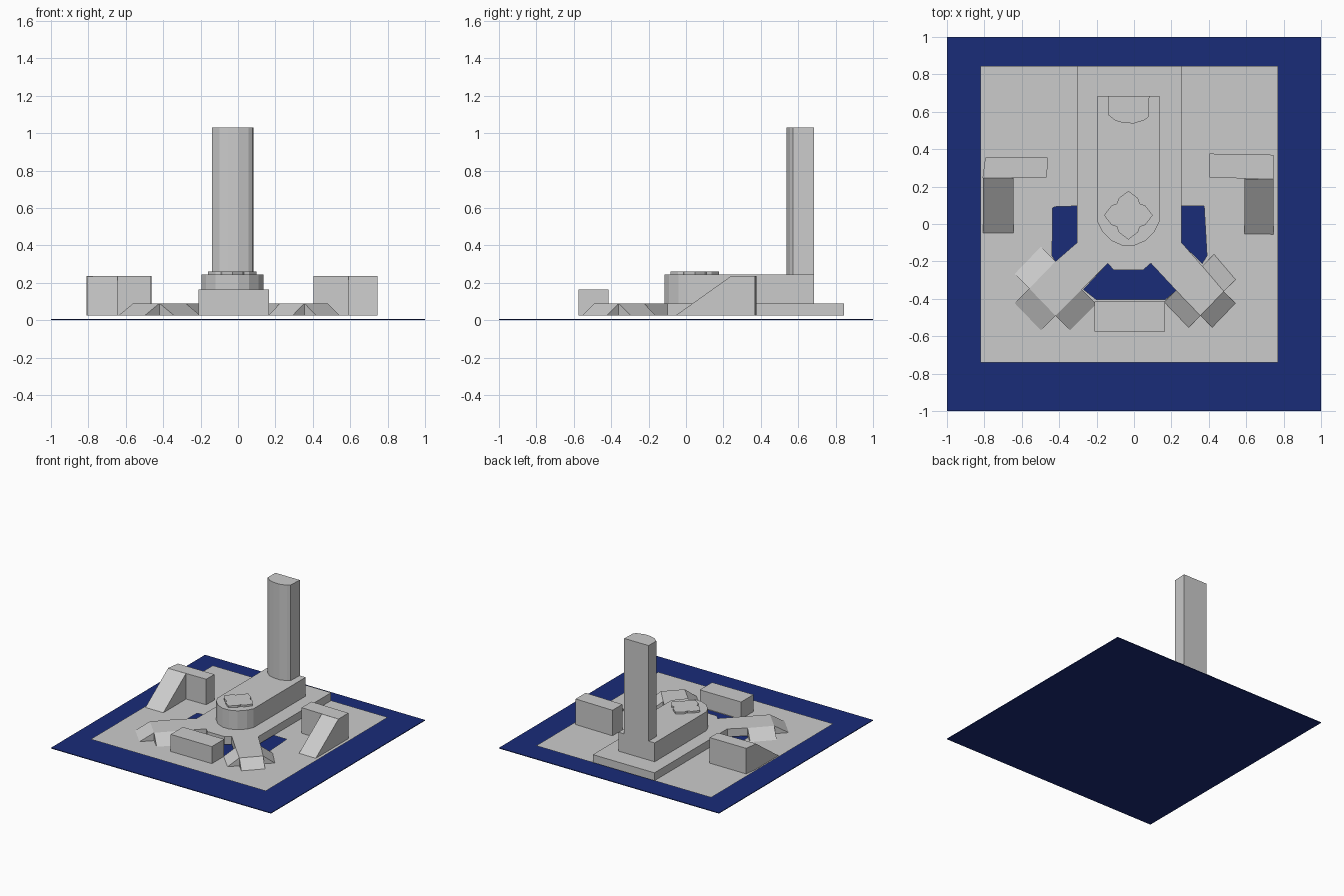
import bpy, bmesh, math
from mathutils import Vector

if "Cube" in bpy.data.objects:
    bpy.data.objects.remove(bpy.data.objects["Cube"])

GROUND = 0.025   # level of the paved plane
DECK = 0.09      # level of the raised walkway
ROOF = 0.245     # roof of the main hall

water = bpy.data.materials.new("water_blue")
water.diffuse_color = (0.01, 0.025, 0.19, 1)
water.use_nodes = True
water.node_tree.nodes["Principled BSDF"].inputs["Base Color"].default_value = water.diffuse_color


def finish(name, bm, mat=None):
    me = bpy.data.meshes.new(name)
    bm.to_mesh(me)
    bm.free()
    ob = bpy.data.objects.new(name, me)
    bpy.context.collection.objects.link(ob)
    if mat:
        me.materials.append(mat)
    return ob


def prism(name, outline, z0, z1, mat=None):
    """Extrude a plan outline from z0 to z1."""
    bm = bmesh.new()
    face = bm.faces.new([bm.verts.new((x, y, z0)) for x, y in outline])
    ext = bmesh.ops.extrude_face_region(bm, geom=[face], use_keep_orig=True)
    top = [g for g in ext["geom"] if isinstance(g, bmesh.types.BMVert)]
    bmesh.ops.translate(bm, verts=top, vec=(0, 0, z1 - z0))
    bmesh.ops.recalc_face_normals(bm, faces=bm.faces)
    return finish(name, bm, mat)


def rect(x0, x1, y0, y1):
    return [(x0, y0), (x1, y0), (x1, y1), (x0, y1)]


def ramp(name, a, b, out, z1):
    """Wedge: high edge a-b at z1, falling to the ground along 'out'."""
    bm = bmesh.new()
    sides = []
    for x, y in (a, b):
        sides.append([bm.verts.new(p) for p in (
            (x, y, GROUND), (x + out[0], y + out[1], GROUND), (x, y, z1))])
    s, t = sides
    bm.faces.new(s)
    bm.faces.new(t[::-1])
    for i in range(3):
        j = (i + 1) % 3
        bm.faces.new((s[i], t[i], t[j], s[j]))
    bmesh.ops.recalc_face_normals(bm, faces=bm.faces)
    return finish(name, bm)


def sheet(name, loops, z):
    """Flat sheet; the first loop is the border, the others are holes."""
    bm = bmesh.new()
    edges = []
    for loop in loops:
        vs = [bm.verts.new((x, y, z)) for x, y in loop]
        edges += [bm.edges.new((vs[i - 1], vs[i])) for i in range(len(vs))]
    bmesh.ops.triangle_fill(bm, edges=edges, use_beauty=True, normal=(0, 0, 1))
    bm.normal_update()
    for f in bm.faces:
        if f.normal.z < 0:
            f.normal_flip()
    return finish(name, bm)


# Water base and paving with three pond openings
prism("water_base", rect(-1, 1, -1, 1), 0, 0.006, water)
pond_left = [(-0.435, 0.085), (-0.425, 0.092), (-0.305, 0.096), (-0.305, -0.1),
             (-0.42, -0.2), (-0.438, -0.17)]
pond_right = [(0.255, 0.096), (0.375, 0.096), (0.39, -0.17), (0.365, -0.21), (0.25, -0.1)]
pond_front = [(-0.27, -0.35), (-0.2, -0.405), (0.165, -0.405), (0.225, -0.355),
              (0.09, -0.21), (0.05, -0.245), (-0.11, -0.245), (-0.14, -0.21)]
sheet("paving", [rect(-0.82, 0.77, -0.74, 0.845), pond_left, pond_right, pond_front], GROUND)

# Raised walkway with two diagonal arms
prism("walkway", [
    (-0.305, 0.845), (-0.305, -0.1), (-0.42, -0.2), (-0.56, -0.345), (-0.42, -0.49),
    (-0.28, -0.35), (-0.14, -0.21), (-0.11, -0.245), (0.05, -0.245), (0.09, -0.21),
    (0.225, -0.355), (0.355, -0.49), (0.48, -0.36), (0.365, -0.225), (0.255, -0.1),
    (0.255, 0.845)], GROUND, DECK)

# Three ramps around the end of each arm
for side, top, left, bottom, right, run in (
        ("left", (-0.42, -0.2), (-0.56, -0.345), (-0.42, -0.49), (-0.28, -0.35), 0.078),
        ("right", (0.365, -0.225), (0.225, -0.355), (0.355, -0.49), (0.48, -0.36), 0.063)):
    if side == "left":
        ramp("left_outer_ramp", top, left, (-run, run), DECK)
    else:
        ramp("right_outer_ramp", top, right, (run, run), DECK)
    ramp(side + "_front_ramp_a", left, bottom, (-run, -run), DECK)
    ramp(side + "_front_ramp_b", bottom, right, (run, -run), DECK)

# Main hall with a rounded front
prism("main_hall", [
    (-0.195, 0.685), (-0.195, 0.01), (-0.17, -0.04), (-0.12, -0.09), (-0.06, -0.116),
    (0.0, -0.116), (0.06, -0.09), (0.11, -0.04), (0.135, 0.01), (0.135, 0.685)],
    GROUND, ROOF)

# Four-lobed roof ornament
radii = (0.13, 0.112, 0.104, 0.087, 0.104, 0.112)
prism("roof_rosette", [
    (-0.03 + radii[i % 6] * math.cos(math.tau * i / 24),
     0.047 + radii[i % 6] * math.sin(math.tau * i / 24)) for i in range(24)],
    ROOF, 0.26)

# Tower with a bowed front
prism("tower", [
    (-0.14, 0.685), (-0.14, 0.585), (-0.1, 0.553), (-0.055, 0.54), (0.0, 0.538),
    (0.055, 0.555), (0.077, 0.572), (0.082, 0.685)], ROOF, 1.03)

# Low front building
prism("front_building", rect(-0.21, 0.165, -0.575, -0.415), GROUND, 0.165)

# Side buildings with sloping wings
prism("left_building", [(-0.795, 0.355), (-0.81, 0.245), (-0.465, 0.25), (-0.462, 0.355)],
      GROUND, 0.235)
prism("right_building", [(0.405, 0.376), (0.405, 0.248), (0.745, 0.24), (0.745, 0.37)],
      GROUND, 0.235)
ramp("left_sloping_wing", (-0.808, 0.246), (-0.645, 0.246), (0, -0.294), 0.235)
ramp("right_sloping_wing", (0.592, 0.242), (0.745, 0.24), (0, -0.295), 0.235)
